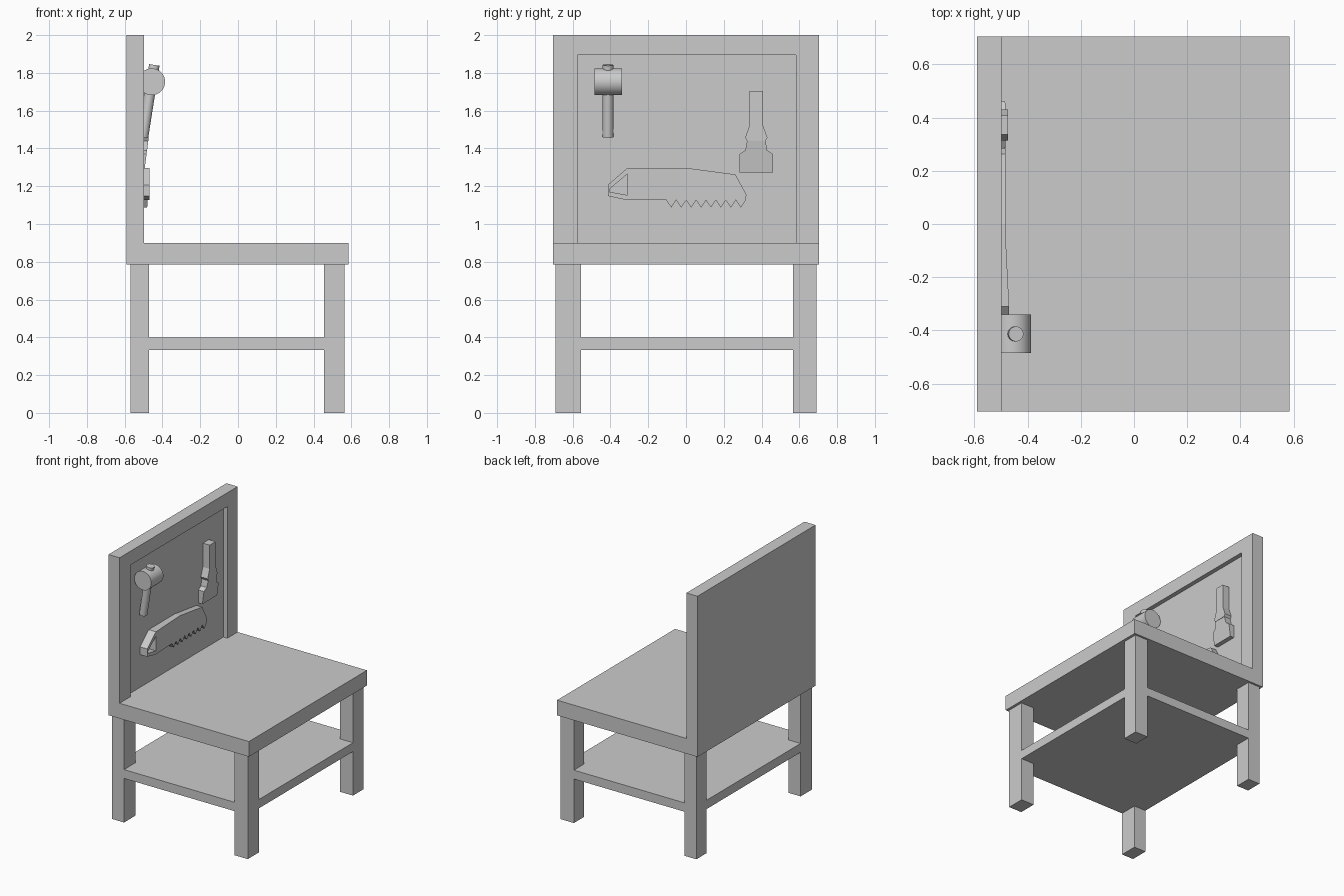
import bpy, bmesh, math
from mathutils import Vector

cube = bpy.data.objects.get("Cube")
if cube:
    bpy.data.objects.remove(cube, do_unlink=True)

grey = bpy.data.materials.new("plain grey")
grey.use_nodes = True
COLOR = (0.6, 0.6, 0.6, 1)
grey.diffuse_color = COLOR
grey.node_tree.nodes["Principled BSDF"].inputs["Base Color"].default_value = COLOR


def finish(name, bm):
    bmesh.ops.recalc_face_normals(bm, faces=bm.faces)
    mesh = bpy.data.meshes.new(name)
    bm.to_mesh(mesh)
    bm.free()
    mesh.materials.append(grey)
    obj = bpy.data.objects.new(name, mesh)
    bpy.context.collection.objects.link(obj)
    return obj


def prism(name, points, place, low, high):
    """Extrude a flat outline; high may be a function of the outline point."""
    bm = bmesh.new()
    base = [bm.verts.new(place(a, b, low)) for a, b in points]
    top = [bm.verts.new(place(a, b, high(a, b) if callable(high) else high))
           for a, b in points]
    bm.faces.new(base)
    bm.faces.new(top)
    for i in range(len(points)):
        j = (i + 1) % len(points)
        bm.faces.new((base[i], base[j], top[j], top[i]))
    return finish(name, bm)


def upright(y, z, x):
    return (x, y, z)


def level(x, y, z):
    return (x, y, z)


def box(name, x0, x1, y0, y1, z0, z1):
    return prism(name, [(x0, y0), (x1, y0), (x1, y1), (x0, y1)], level, z0, z1)


def cylinder(name, start, end, radius):
    start, end = Vector(start), Vector(end)
    axis = end - start
    bm = bmesh.new()
    bmesh.ops.create_cone(bm, cap_ends=True, segments=32, radius1=radius,
                          radius2=radius, depth=axis.length)
    bm.transform(axis.to_track_quat("Z", "Y").to_matrix().to_4x4())
    bmesh.ops.translate(bm, vec=(start + end) / 2, verts=bm.verts)
    obj = finish(name, bm)
    bpy.ops.object.select_all(action="DESELECT")
    obj.select_set(True)
    bpy.context.view_layer.objects.active = obj
    bpy.ops.object.shade_smooth_by_angle(angle=math.radians(40))
    return obj


# Table: top, four legs and a shelf notched around the legs
box("table_top", -0.59, 0.585, -0.705, 0.705, 0.785, 0.9)
XO, XI, XJ, XP = -0.57, -0.47, 0.455, 0.565
YO, YI, YJ, YP = -0.69, -0.555, 0.567, 0.69
for end, y0, y1 in (("right", YO, YI), ("left", YJ, YP)):
    box("back_leg_" + end, XO, XI, y0, y1, 0, 0.785)
    box("front_leg_" + end, XJ, XP, y0, y1, 0, 0.785)
prism("shelf", [(XI, YO), (XJ, YO), (XJ, YI), (XP, YI), (XP, YJ), (XJ, YJ),
                (XJ, YP), (XI, YP), (XI, YJ), (XO, YJ), (XO, YI), (XI, YI)],
      level, 0.333, 0.4)

# Tool board: a back panel with a raised frame on three sides
FLOOR, FACE = -0.53, -0.497
box("board_panel", -0.59, FLOOR, -0.705, 0.705, 0.9, 2)
prism("board_frame", [(-0.705, 0.9), (-0.705, 2), (0.705, 2), (0.705, 0.9),
                      (0.582, 0.9), (0.582, 1.895), (-0.574, 1.895),
                      (-0.574, 0.9)], upright, FLOOR, FACE)

# Mallet: head, slanted handle and the handle end showing above
HY = -0.413
cylinder("mallet_head", (-0.457, -0.485, 1.753), (-0.457, -0.34, 1.753), 0.071)
cylinder("mallet_handle", (-0.503, HY, 1.46), (-0.457, HY, 1.753), 0.028)
cylinder("mallet_handle_end", (-0.457, HY, 1.753), (-0.443, HY, 1.842), 0.028)

# Saw: looped handle, tapering body and toothed blade
THICK, THIN = -0.469, -0.483
GRIP, MID = -0.31, -0.03
prism("saw_handle", [(GRIP, 1.297), (-0.414, 1.207), (-0.414, 1.148),
                     (GRIP, 1.126), (GRIP, 1.153), (-0.405, 1.17),
                     (-0.405, 1.185), (GRIP, 1.265)], upright, FLOOR, THICK)


def saw_face(y, z):
    t = min(1, max(0, (y - GRIP) / (MID - GRIP)))
    return THICK + (THIN - THICK) * t


def teeth(first, last, pitch=0.0525, start=-0.104):
    pts = []
    for i in range(first, last):
        pts += [(start + i * pitch, 1.126), (start + (i + 0.5) * pitch, 1.087)]
    return pts


# the body ends at a gullet so that the tooth row continues on the blade
prism("saw_body", [(MID, 1.297), (GRIP, 1.297), (GRIP, 1.126)]
      + teeth(0, 1) + [(-0.0515, 1.126), (MID, 1.126)],
      upright, FLOOR, saw_face)
prism("saw_blade", [(0, 1.297), (MID, 1.297), (MID, 1.126)]
      + [(y, z) for y, z in teeth(1, 8) if y > MID]
      + [(0.316, 1.126), (0.32, 1.155), (0.262, 1.262)],
      upright, FLOOR, THIN)
prism("saw_split_tooth", teeth(1, 2) + [(0.001, 1.126)], upright, FLOOR, THIN)

# Chisel: mirrored outlines for the handle and the wedge blade
CY = 0.372


def mirrored(half):
    return ([(CY + w, z) for w, z in half]
            + [(CY - w, z) for w, z in reversed(half)])


prism("chisel_handle", mirrored([(0.035, 1.704), (0.035, 1.524),
                                 (0.059, 1.458), (0.049, 1.44)]),
      upright, FLOOR, -0.473)
prism("chisel_blade", mirrored([(0.049, 1.44), (0.058, 1.39),
                                (0.088, 1.37), (0.088, 1.272)]),
      upright, FLOOR, lambda y, z: -0.475 - (1.44 - z) * 0.13)
